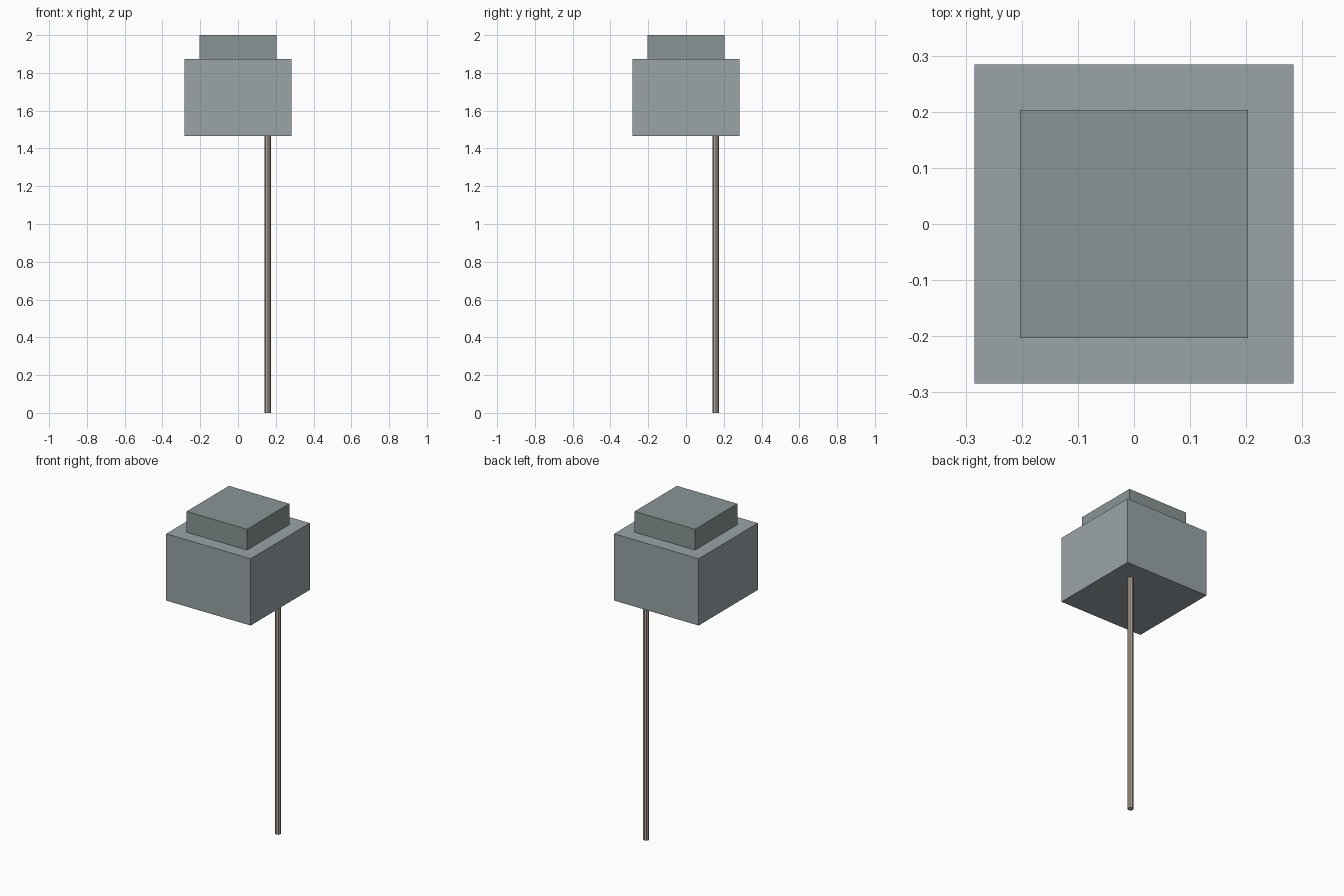
import bpy
import math

if "Cube" in bpy.data.objects:
    bpy.data.objects.remove(bpy.data.objects["Cube"])


def tint(obj, name, rgb):
    mat = bpy.data.materials.new(name)
    mat.diffuse_color = (*rgb, 1.0)
    mat.use_nodes = True
    mat.node_tree.nodes["Principled BSDF"].inputs["Base Color"].default_value = mat.diffuse_color
    obj.data.materials.append(mat)


def box(name, half, z0, z1):
    bpy.ops.mesh.primitive_cube_add(size=1, location=(0, 0, (z0 + z1) / 2))
    obj = bpy.context.object
    obj.name = name
    obj.scale = (2 * half, 2 * half, z1 - z0)
    bpy.ops.object.transform_apply(location=False, rotation=False, scale=True)
    return obj


BODY_BOTTOM, BODY_TOP, TOP = 1.467, 1.873, 2.0

# Square main block and the smaller slab on top of it
body = box("head_block", 0.284, BODY_BOTTOM, BODY_TOP)
tint(body, "blue_grey", (0.32, 0.37, 0.39))
cap = box("top_slab", 0.203, BODY_TOP, TOP)
tint(cap, "green_grey", (0.25, 0.30, 0.30))

# Thin eight-sided pole, off centre towards the back right corner
bpy.ops.mesh.primitive_cylinder_add(
    vertices=8, radius=0.0175, depth=BODY_BOTTOM,
    location=(0.158, 0.158, BODY_BOTTOM / 2))
pole = bpy.context.object
pole.name = "support_pole"
tint(pole, "tan", (0.42, 0.36, 0.29))
